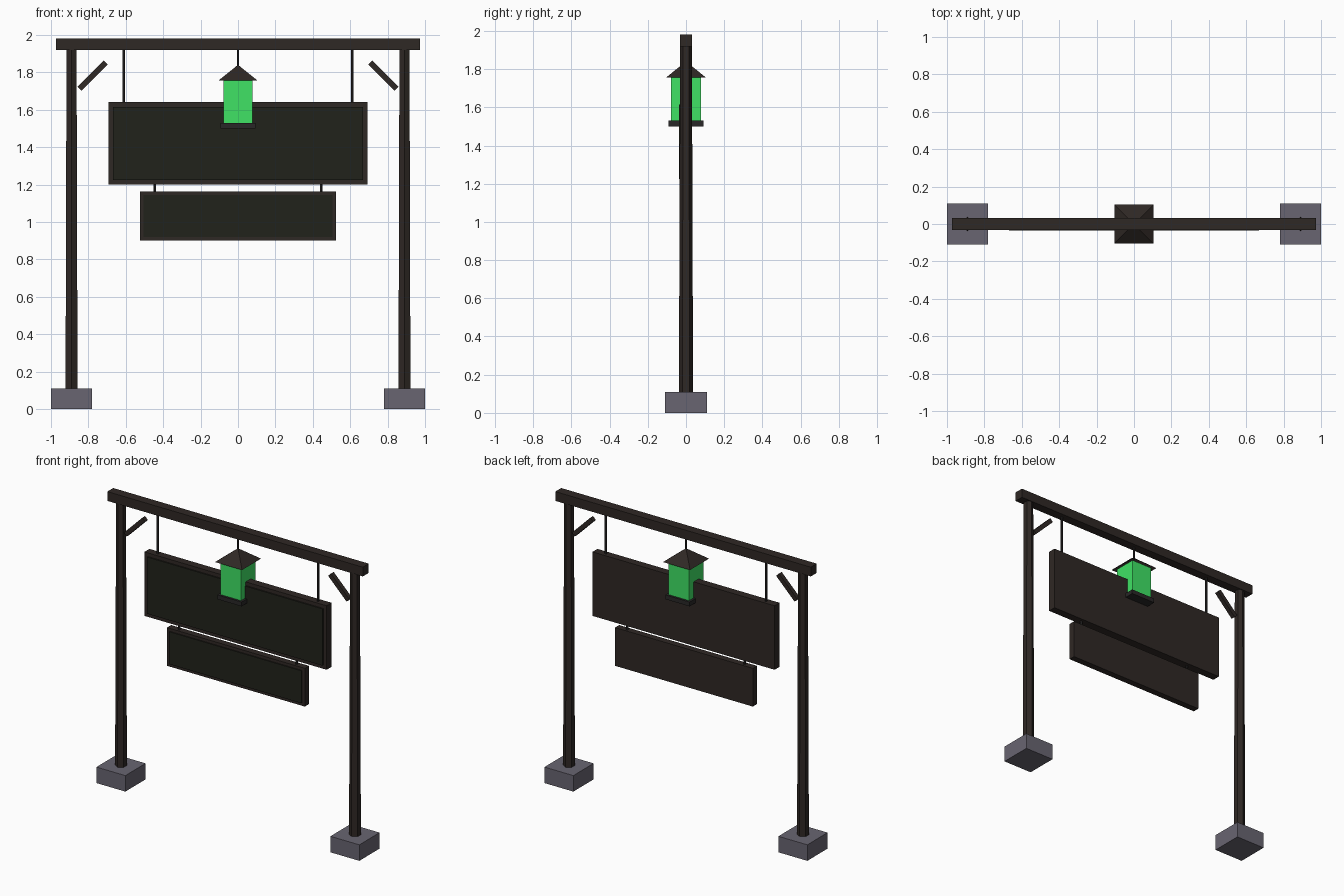
import bpy, bmesh
from math import radians, sqrt
from mathutils import Matrix

if "Cube" in bpy.data.objects:
    bpy.data.objects.remove(bpy.data.objects["Cube"])


def material(name, rgb):
    m = bpy.data.materials.new(name)
    m.diffuse_color = (*rgb, 1)
    m.use_nodes = True
    m.node_tree.nodes["Principled BSDF"].inputs["Base Color"].default_value = m.diffuse_color
    return m


WOOD = material("dark_wood", (0.028, 0.021, 0.018))
PANEL = material("panel_dark", (0.015, 0.016, 0.011))
STONE = material("stone", (0.14, 0.13, 0.165))
GLOW = material("green_glass", (0.05, 0.76, 0.13))
IRON = material("iron", (0.022, 0.02, 0.02))


def finish(bm, name, mat):
    me = bpy.data.meshes.new(name)
    bm.to_mesh(me)
    bm.free()
    me.materials.append(mat)
    ob = bpy.data.objects.new(name, me)
    bpy.context.collection.objects.link(ob)
    return ob


def box(name, centre, size, mat, tilt=0):
    bm = bmesh.new()
    bmesh.ops.create_cube(bm, size=1, matrix=Matrix.Translation(centre)
                          @ Matrix.Rotation(radians(tilt), 4, 'Y')
                          @ Matrix.Diagonal((*size, 1)))
    return finish(bm, name, mat)


def cone(name, x, z0, z1, r0, r1, sides, mat, turn=0, caps=True):
    bm = bmesh.new()
    bmesh.ops.create_cone(bm, segments=sides, radius1=r0, radius2=r1, depth=z1 - z0,
                          cap_ends=caps, cap_tris=False,
                          matrix=Matrix.Translation((x, 0, (z0 + z1) / 2))
                          @ Matrix.Rotation(radians(turn), 4, 'Z'))
    bmesh.ops.remove_doubles(bm, verts=bm.verts, dist=1e-5)
    return finish(bm, name, mat)


def sign_board(name, half_width, z0, z1, depth, inset, panel_front):
    zc, h = (z0 + z1) / 2, z1 - z0
    box(name, (0, 0, zc), (2 * half_width, depth, h), WOOD)
    # raised face panel on the front
    box(name + "_face", (0, panel_front / 2, zc),
        (2 * (half_width - inset), -panel_front, h - 2 * inset), PANEL)


# Paired parts: footings, hexagonal tapered posts, braces, hangers
for side, s in (("left", -1), ("right", 1)):
    box(side + "_footing", (s * 0.89, 0, 0.055), (0.22, 0.22, 0.11), STONE)
    # hexagon corners point to the front and back
    cone(side + "_post", s * 0.89, 0.11, 1.93, 0.037, 0.031, 6, WOOD, turn=0)
    box(side + "_brace", (s * 0.777, 0, 1.783), (0.198, 0.03, 0.03), WOOD, tilt=s * 45)
    cone(side + "_upper_hanger", s * 0.61, 1.63, 1.93, 0.008, 0.008, 6, IRON)
    cone(side + "_lower_hanger", s * 0.446, 1.155, 1.21, 0.008, 0.008, 6, IRON)

# Top beam
box("top_beam", (0, 0, 1.95), (1.944, 0.064, 0.064), WOOD)

# Hanging boards
sign_board("main_board", 0.693, 1.20, 1.64, 0.054, 0.025, -0.036)
sign_board("lower_board", 0.524, 0.90, 1.163, 0.045, 0.02, -0.03)

# Lantern, set into the top of the main board
box("lantern_base", (0, 0, 1.515), (0.185, 0.185, 0.03), IRON)
box("lantern_glass", (0, 0, 1.645), (0.155, 0.155, 0.23), GLOW)
cone("lantern_roof", 0, 1.757, 1.84, 0.103 * sqrt(2), 0, 4, WOOD, turn=45, caps=False)
cone("lantern_hanger", 0, 1.83, 1.93, 0.005, 0.005, 6, IRON)
